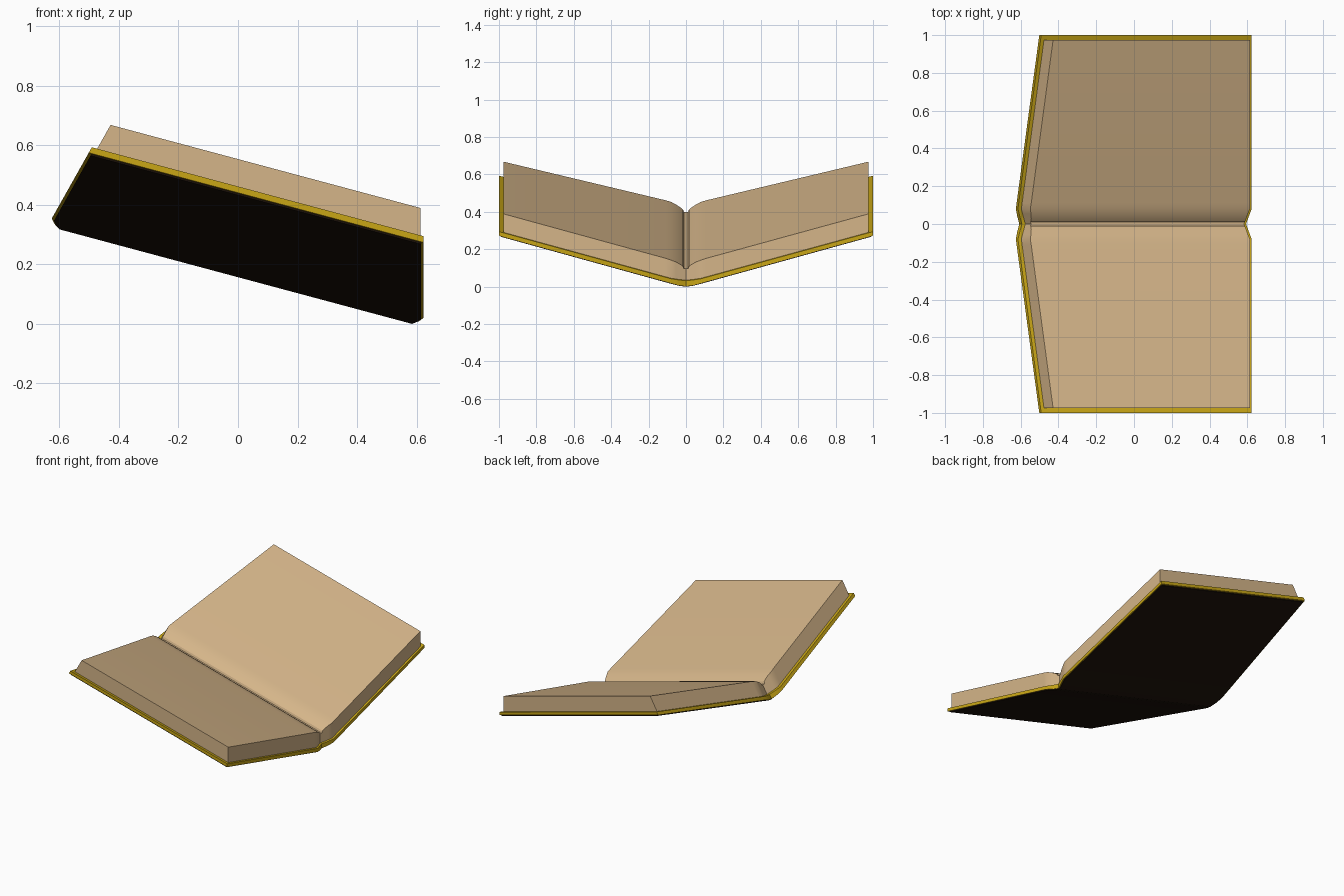
import bpy, bmesh

if "Cube" in bpy.data.objects:
    bpy.data.objects.remove(bpy.data.objects["Cube"])

SLOPE = 0.268   # the whole book is pitched about 15 degrees
RIGHT = 0.623   # plane of the right-hand ends


def material(name, rgb):
    m = bpy.data.materials.new(name)
    m.diffuse_color = (*rgb, 1)
    m.use_nodes = True
    m.node_tree.nodes["Principled BSDF"].inputs["Base Color"].default_value = m.diffuse_color
    return m


def slab(name, columns, inset, mat):
    """Loft mirrored (y, bottom, top) columns between the two slanted ends."""
    cols = [(-y, b, t) for y, b, t in reversed(columns) if y > 0] + columns
    bm = bmesh.new()
    rings = []
    for y, b, t in cols:
        notch = 0.03 * max(0, 1 - abs(y) / 0.08)
        ring = []
        for h, right in ((b, True), (b, False), (t, False), (t, True)):
            if right:
                x = RIGHT - inset[1] - notch
            else:
                x = -0.6354 + 0.4888 * h + inset[0] + notch
            ring.append(bm.verts.new((x, y, h + SLOPE * (0.62 - x))))
        rings.append(ring)
    for a, c in zip(rings, rings[1:]):
        for i in range(4):
            j = (i + 1) % 4
            bm.faces.new((a[i], a[j], c[j], c[i]))
    bm.faces.new(rings[0])
    bm.faces.new(rings[-1])
    bmesh.ops.recalc_face_normals(bm, faces=bm.faces)
    mesh = bpy.data.meshes.new(name)
    bm.to_mesh(mesh)
    bm.free()
    ob = bpy.data.objects.new(name, mesh)
    bpy.context.collection.objects.link(ob)
    mesh.materials.append(mat)
    bpy.context.view_layer.objects.active = ob
    ob.select_set(True)
    bpy.ops.object.shade_smooth_by_angle(angle=0.4)
    ob.select_set(False)
    return ob


gold = material("gilt", (0.58, 0.38, 0.008))
dark = material("dark_leather", (0.012, 0.006, 0.003))
paper = material("paper", (0.66, 0.46, 0.25))

# Gilt cover boards with the spine fold
slab("cover_boards", [(0, -0.004, 0.025), (0.04, 0.005, 0.033),
                      (0.08, 0.020, 0.043), (1.0, 0.274, 0.295)],
     (0, 0), gold)

# Dark leather underneath, slightly inset so the gilt rim shows
slab("cover_leather", [(0, -0.010, 0.0), (0.04, 0.0, 0.01),
                       (0.08, 0.014, 0.025), (0.992, 0.266, 0.28)],
     (0.01, 0.008), dark)

# Page block with a narrow gutter down the middle
slab("pages", [(0, 0.022, 0.087), (0.011, 0.024, 0.087), (0.016, 0.025, 0.100),
               (0.03, 0.028, 0.112), (0.055, 0.034, 0.128), (0.08, 0.040, 0.140),
               (0.11, 0.049, 0.150), (0.975, 0.286, 0.387)],
     (0.018, 0.010), paper)
